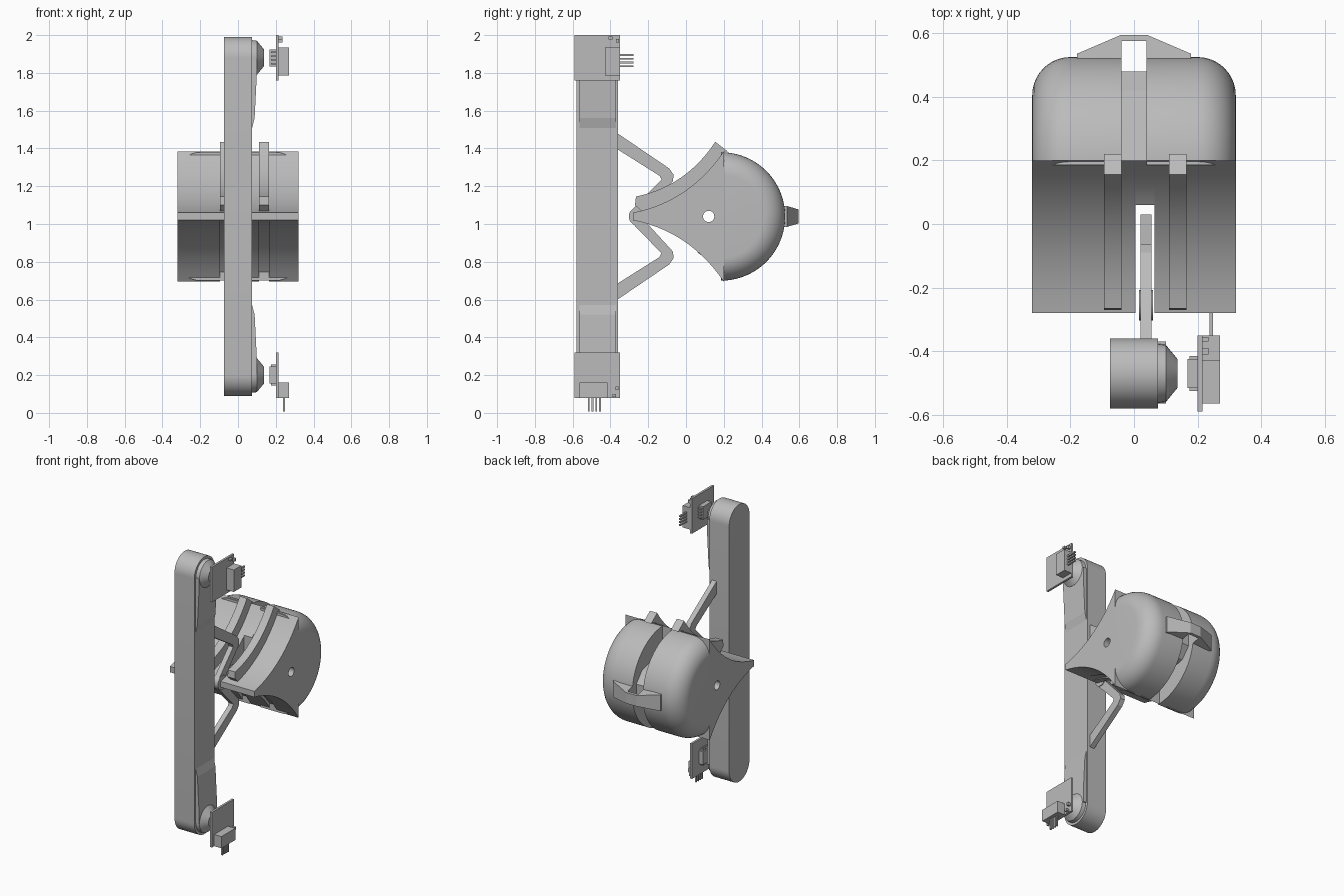
import bpy, bmesh
from math import sin, cos, pi, radians
from mathutils import Vector, Matrix

cube = bpy.data.objects.get("Cube")
if cube:
    bpy.data.objects.remove(cube, do_unlink=True)

grey = bpy.data.materials.new("plain grey")
grey.use_nodes = True
grey.diffuse_color = (0.5, 0.5, 0.5, 1)
grey.node_tree.nodes["Principled BSDF"].inputs["Base Color"].default_value = grey.diffuse_color
MID = 1.04  # height of the mirror plane


def finish(name, bm, smooth=False):
    bmesh.ops.remove_doubles(bm, verts=bm.verts, dist=1e-5)
    bmesh.ops.recalc_face_normals(bm, faces=bm.faces)
    mesh = bpy.data.meshes.new(name)
    bm.to_mesh(mesh)
    bm.free()
    mesh.materials.append(grey)
    ob = bpy.data.objects.new(name, mesh)
    bpy.context.collection.objects.link(ob)
    if smooth:
        bpy.ops.object.select_all(action='DESELECT')
        ob.select_set(True)
        bpy.context.view_layer.objects.active = ob
        bpy.ops.object.shade_smooth_by_angle(angle=radians(35))
    return ob


def prism(name, pts, lo, hi, axis="x", smooth=False):
    """Extrude a 2D outline: (y, z) along x, (x, z) along y or (x, y) along z."""
    place = {"x": lambda a, b, c: (c, a, b),
             "y": lambda a, b, c: (a, c, b),
             "z": lambda a, b, c: (a, b, c)}[axis]
    bm = bmesh.new()
    face = bm.faces.new([bm.verts.new(place(a, b, lo)) for a, b in pts])
    out = bmesh.ops.extrude_face_region(bm, geom=[face])
    move = Vector(place(0, 0, hi - lo))
    bmesh.ops.translate(bm, vec=move, verts=[v for v in out["geom"] if isinstance(v, bmesh.types.BMVert)])
    return finish(name, bm, smooth)


def box(name, x, y, z):
    return prism(name, [(y[0], z[0]), (y[1], z[0]), (y[1], z[1]), (y[0], z[1])], *x)


def arc(cy, cz, r, start, end, n):
    return [(cy + r * cos(radians(start + (end - start) * i / n)),
             cz + r * sin(radians(start + (end - start) * i / n))) for i in range(n + 1)]


def bezier(a, b, c, n=14):
    a, b, c = Vector(a), Vector(b), Vector(c)
    return [tuple(a * (1 - t) ** 2 + b * 2 * t * (1 - t) + c * t * t) for t in [i / n for i in range(n + 1)]]


def flip(pts):
    return [(a, 2 * MID - b) for a, b in pts]


def lathe(name, profile, cy, cz, start, sweep, steps, smooth=True):
    """Spin an (x, radius) outline about an axis along x."""
    bm = bmesh.new()
    face = bm.faces.new([bm.verts.new((x, r * cos(start), r * sin(start))) for x, r in profile])
    if sweep < 6:
        keep = bmesh.ops.duplicate(bm, geom=[face])  # closes the starting end
    bmesh.ops.spin(bm, geom=[face], cent=(0, 0, 0), axis=(1, 0, 0), angle=sweep, steps=steps)
    bmesh.ops.translate(bm, vec=(0, cy, cz), verts=bm.verts)
    bmesh.ops.remove_doubles(bm, verts=bm.verts, dist=1e-5)
    bmesh.ops.dissolve_degenerate(bm, edges=bm.edges, dist=1e-5)
    return finish(name, bm, smooth)


# Long beam with round ends
beam_y, end_z = -0.47, 1.88
top_arc = arc(beam_y, end_z, 0.11, 0, 180, 24)
prism("beam", top_arc + flip(top_arc)[::-1], -0.075, 0.075, smooth=True)

# Ramps and tapered magnets at both ends of the beam
ramp = [(0.07, 1.49), (0.088, 1.56), (0.1, 1.8), (0.1, end_z), (0.07, end_z)]
magnet = [(0.06, 0), (0.06, 0.095), (0.1, 0.09), (0.137, 0.045), (0.137, 0)]
for label, turn in (("upper", lambda p: p), ("lower", flip)):
    prism(label + "_ramp", turn(ramp), beam_y - 0.095, beam_y + 0.1, "y")
    (_, z), = turn([(0, end_z)])
    lathe(label + "_magnet", magnet, beam_y, z, 0, 2 * pi, 32)

# Folded arms that carry the beam
arm = [(-0.4, 1.5), (-0.37, 1.485), (-0.09, 1.295), (-0.065, 1.26), (-0.07, 1.225), (-0.23, 1.05),
       (-0.29, 1.07), (-0.13, 1.235), (-0.14, 1.255), (-0.37, 1.4), (-0.4, 1.42)]
prism("upper_arm", arm, 0.02, 0.055)
prism("lower_arm", flip(arm), 0.02, 0.055)
prism("arm_joint", arc(-0.255, MID, 0.048, 0, 345, 23), 0.015, 0.06, smooth=True)
box("pivot_web", (0.02, 0.055), (-0.12, 0.03), (0.99, 1.09))

# Housing wedge, cut into slabs so the grooves and the slot stay open
upper_edge = bezier((-0.28, 1.06), (0.02, 1.12), (0.2, 1.385))
lower_edge = flip(upper_edge)
raised_edge = [(y, z + 0.03 * (y + 0.28) / 0.48) for y, z in lower_edge]
full = upper_edge + lower_edge[::-1]
grooved = upper_edge + raised_edge[::-1]
core = [(0.06, 1.23)] + [p for p in upper_edge if p[0] > 0.07]
slabs = [("right_housing", full, -0.32, -0.095), ("right_groove", grooved, -0.095, -0.04),
         ("right_cheek", full, -0.04, 0.005), ("slot_end", core + flip(core)[::-1], 0.005, 0.065),
         ("left_cheek", full, 0.065, 0.11), ("left_groove", grooved, 0.11, 0.165),
         ("left_housing", full, 0.165, 0.32)]
cutter = prism("axle_hole_cutter", arc(0.12, MID, 0.03, 0, 345, 23), -0.5, 0.5)
cutter.hide_render = True
cutter.hide_viewport = True
for name, outline, lo, hi in slabs:
    ob = prism(name, outline, lo, hi, smooth=True)
    mod = ob.modifiers.new("axle_hole", 'BOOLEAN')
    mod.object = cutter
    mod.operation = 'DIFFERENCE'
    mod.solver = 'EXACT'

# Raised straps over the top of the housing
strap = [(-0.27, 1.1)] + bezier((-0.265, 1.145), (0, 1.2), (0.155, 1.435)) + [(0.22, 1.385)]
strap += [p for p in upper_edge[::-1] if p[0] > -0.24]
for label, lo, hi in (("right", -0.095, -0.04), ("left", 0.11, 0.165)):
    prism(label + "_strap", strap, lo, hi, smooth=True)

# Rounded back halves of the housing with filleted outer rims
rim = arc(0.2, 0.22, 0.12, 90, 0, 10)
half = [(0.04, 0), (0.04, 0.34)] + rim + [(0.32, 0)]
lathe("left_dome", half, 0.185, MID, -pi / 2, pi, 40)
lathe("right_dome", [(-x, r) for x, r in half], 0.185, MID, -pi / 2, pi, 40)
prism("inner_core", [(0.19, 0.86), (0.42, 0.92), (0.48, 0.99), (0.48, 1.09), (0.42, 1.16), (0.19, 1.22)],
      -0.045, 0.045)

# Bridge across the back gap
bridge = [(-0.18, 0.5), (-0.18, 0.535), (-0.04, 0.595), (0.04, 0.595), (0.18, 0.535), (0.18, 0.5),
          (0.04, 0.5), (0.04, 0.575), (-0.04, 0.575), (-0.04, 0.5)]
ob = prism("rear_bridge", bridge, 0.985, 1.095, "z")
for v in ob.data.vertices:
    if v.co.y > 0.56:
        v.co.z = MID + (v.co.z - MID) * 0.68


# Sensor boards facing the magnets, the lower one turned a quarter
def sensor(label, z, angle):
    parts = [box("board", (0.2, 0.215), (-0.12, 0.12), (-0.12, 0.12)),
             box("connector", (0.215, 0.27), (0.04, 0.12), (-0.095, 0.055)),
             box("chip", (0.168, 0.2), (-0.045, 0.045), (-0.045, 0.045)),
             box("resistor", (0.215, 0.235), (0.06, 0.08), (0.098, 0.112)),
             box("capacitor", (0.215, 0.235), (0.1, 0.115), (0.08, 0.1))]
    for i in range(4):
        c = -0.05 + i * 0.02
        parts.append(box("connector_pin", (0.237, 0.248), (0.11, 0.192), (c, c + 0.01)))
        c = -0.035 + i * 0.02
        parts.append(box("chip_pin", (0.175, 0.2), (-0.055, 0.055), (c, c + 0.008)))
    for p in parts:
        p.name = label + "_" + p.name
        p.data.transform(Matrix.Translation((0, beam_y, z)) @ Matrix.Rotation(angle, 4, 'X'))


sensor("upper", end_z, 0)
sensor("lower", 2 * MID - end_z, -pi / 2)
